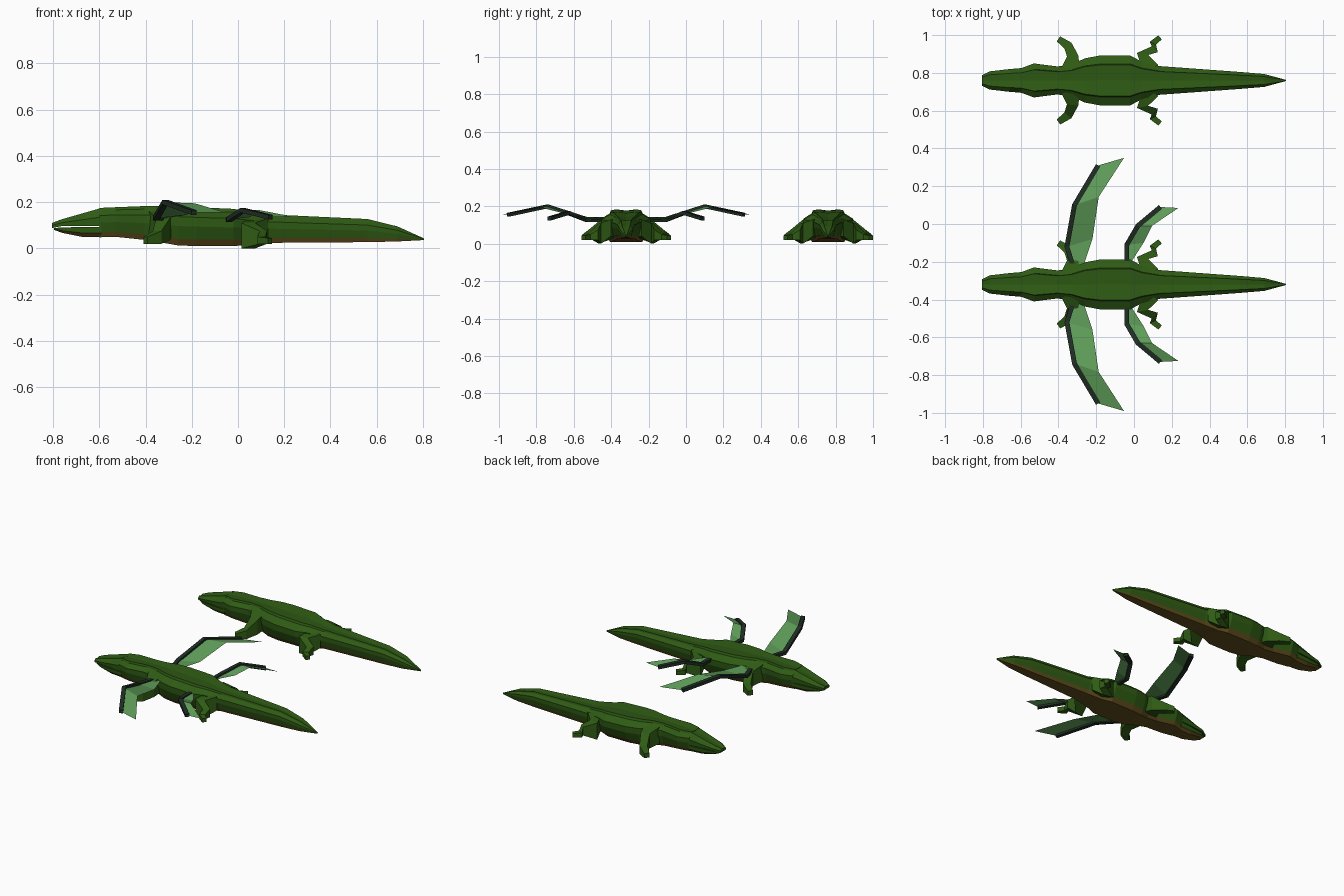
import bpy, bmesh
from mathutils import Vector

if "Cube" in bpy.data.objects:
    bpy.data.objects.remove(bpy.data.objects["Cube"])


def mat(name, rgb):
    m = bpy.data.materials.new(name)
    m.diffuse_color = (*rgb, 1)
    m.use_nodes = True
    m.node_tree.nodes["Principled BSDF"].inputs["Base Color"].default_value = m.diffuse_color
    return m


GREEN = mat("green_hide", (0.028, 0.105, 0.007))
BROWN = mat("belly_hide", (0.12, 0.075, 0.012))
WEB = mat("wing_web", (0.115, 0.34, 0.10))
BONE = mat("wing_bone", (0.014, 0.026, 0.017))


def loft(name, rings, mats, brown_rows=()):
    """Skin closed rings of equal length, cap both ends."""
    bm = bmesh.new()
    vs = [[bm.verts.new(p) for p in r] for r in rings]
    n = len(vs[0])
    for a, b in zip(vs, vs[1:]):
        for i in range(n):
            j = (i + 1) % n
            f = bm.faces.new((a[i], a[j], b[j], b[i]))
            f.material_index = 1 if i in brown_rows else 0
    bm.faces.new(vs[0])
    bm.faces.new(vs[-1])
    bmesh.ops.recalc_face_normals(bm, faces=bm.faces)
    return finish(name, bm, mats)


def finish(name, bm, mats):
    me = bpy.data.meshes.new(name)
    bm.to_mesh(me)
    bm.free()
    for m in mats:
        me.materials.append(m)
    ob = bpy.data.objects.new(name, me)
    bpy.context.collection.objects.link(ob)
    return ob


def ring(x, cy, half):
    """Mirror a half section (first and last points may sit off centre)."""
    right = [(x, cy + y, z) for y, z in half]
    left = [(x, cy - y, z) for y, z in reversed(half) if y > 1e-6]
    return right + left


def limb(name, cy, side, pts, material):
    """Square tube along x,y path; each point: x, y, half width, top, bottom."""
    rings = []
    for i, (x, y, a, zt, zb) in enumerate(pts):
        p, q = pts[max(i - 1, 0)], pts[min(i + 1, len(pts) - 1)]
        t = Vector((q[0] - p[0], q[1] - p[1])).normalized() * a
        rings.append([(x + s * t.y, cy + side * (y - s * t.x), z)
                      for s, z in ((1, zt), (1, zb), (-1, zb), (-1, zt))])
    return loft(name, rings, [material])


# stations: x, half width, top z, bottom z
BODY = [(-.60, .064, .175, .048), (-.53, .09, .178, .05), (-.405, .074, .183, .037),
        (-.33, .085, .183, .025), (-.26, .117, .181, .013), (-.18, .132, .178, .01),
        (-.02, .132, .171, .01), (.04, .10, .161, .015), (.135, .076, .147, .024),
        (.56, .045, .127, .027), (.69, .034, .095, .03), (.805, .003, .043, .036)]
SNOUT = [(-.805, .028, .11, .088), (-.765, .048, .125, .096),
         (-.66, .06, .155, .097), (-.59, .066, .175, .097)]
JAW = [(-.795, .025, .088, .08), (-.76, .043, .091, .067),
       (-.675, .054, .092, .05), (-.59, .06, .093, .048)]
FRONT_LEG = [(-.335, .06, .05, .16, .05), (-.325, .13, .03, .13, .035),
             (-.35, .185, .024, .075, .02), (-.40, .22, .016, .05, .02)]
HIND_LEG = [(.09, .06, .045, .13, .04), (.045, .14, .03, .11, .0), (.11, .165, .022, .075, .02),
            (.10, .197, .018, .05, .02), (.138, .228, .014, .045, .02)]


def crocodile(tag, cy):
    # body and tail with raised back ridge and brown belly
    rings = []
    for x, w, zt, zb in BODY:
        h = zt - zb
        rings.append(ring(x, cy, [(0, zt - .04 * h), (.62 * w, zt), (.66 * w, zt - .09 * h),
                                  (w, zt - .26 * h), (.98 * w, zb + .5 * h),
                                  (.8 * w, zb + .17 * h), (.65 * w, zb)]))
    loft(tag + "body", rings, [GREEN, BROWN], (5, 6, 7))
    # upper snout
    loft(tag + "snout", [ring(x, cy, [(0, zt - .004), (.62 * w, zt), (w, zb + .5 * (zt - zb)),
                                      (.95 * w, zb)]) for x, w, zt, zb in SNOUT], [GREEN])
    # lower jaw
    loft(tag + "jaw", [ring(x, cy, [(w, zt), (.95 * w, zb + .4 * (zt - zb)), (.65 * w, zb)])
                       for x, w, zt, zb in JAW], [GREEN, BROWN], (1, 2, 3))
    # legs
    for s, side in ((1, "left"), (-1, "right")):
        limb(f"{tag}front_leg_{side}", cy, s, FRONT_LEG, GREEN)
        limb(f"{tag}hind_leg_{side}", cy, s, HIND_LEG, GREEN)


def wing(name, cy, side, lead, trail):
    # leading-edge bone
    limb(name + "_bone", cy, side, [(x, y, .013, z + .01, z - .01) for x, y, z in lead], BONE)
    # web panels
    bm = bmesh.new()
    rows = [[bm.verts.new((x, cy + side * y, z)) for x, y, z in row] for row in (lead, trail)]
    for i in range(len(lead) - 1):
        f = bm.faces.new((rows[0][i], rows[1][i], rows[1][i + 1], rows[0][i + 1]))
        f.normal_update()
        if f.normal.z < 0:
            f.normal_flip()
    finish(name + "_web", bm, [WEB])


crocodile("plain_", .76)
crocodile("winged_", -.32)

FRONT_WING = ([(-.315, .07, .13), (-.355, .2, .13), (-.315, .42, .2), (-.19, .63, .155)],
              [(-.28, .06, .14), (-.22, .24, .145), (-.187, .463, .195), (-.053, .67, .155)])
REAR_WING = ([(-.038, .10, .125), (-.038, .21, .125), (.02, .31, .165), (.14, .41, .135)],
             [(-.02, .11, .13), (.05, .22, .135), (.095, .31, .165), (.235, .405, .138)])
for s, side in ((1, "left"), (-1, "right")):
    wing("front_wing_" + side, -.32, s, *FRONT_WING)
    wing("rear_wing_" + side, -.32, s, *REAR_WING)
